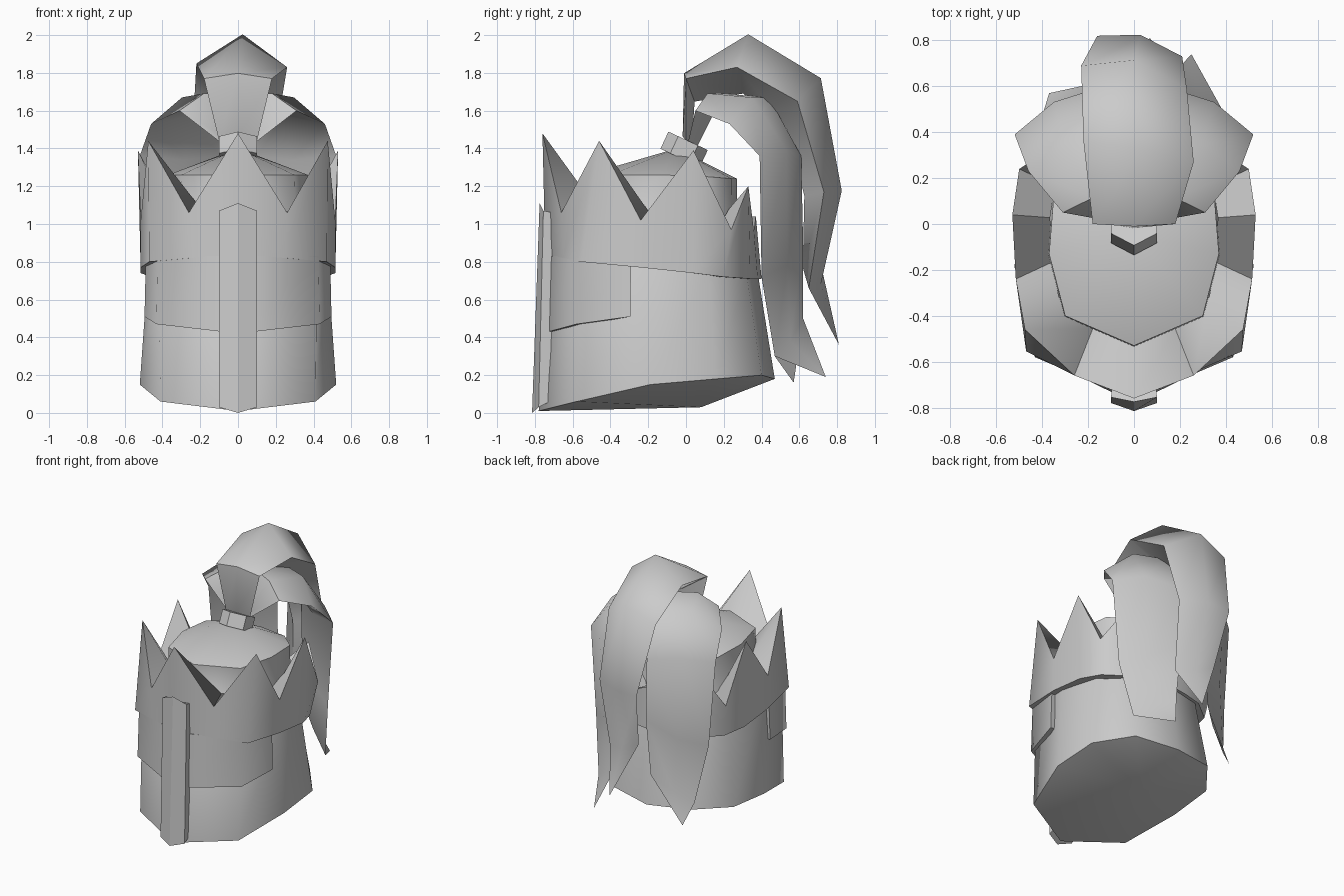
import bpy, bmesh, math
from mathutils import Vector as V

if "Cube" in bpy.data.objects:
    bpy.data.objects.remove(bpy.data.objects["Cube"])


def full(half):
    # Closed ring from a half outline running front centre -> back centre
    return half + [(-x, y, z) for x, y, z in reversed(half[1:-1])]


def loft(name, rings, start=None, end=None, angle=40, wrap=False):
    # Skin closed rings; caps are a fan to a point, or a flat face if None
    bm = bmesh.new()
    rows = [[bm.verts.new(p) for p in r] for r in rings]
    n = len(rows[0])
    pairs = list(zip(rows, rows[1:]))
    if wrap:
        pairs.append((rows[-1], rows[0]))
    for a, b in pairs:
        for i in range(n):
            j = (i + 1) % n
            bm.faces.new((a[i], a[j], b[j], b[i]))
    if not wrap:
        for row, tip in ((rows[0], start), (rows[-1], end)):
            if tip is None:
                bm.faces.new(row)
            else:
                c = bm.verts.new(tip)
                for i in range(n):
                    bm.faces.new((row[i], row[(i + 1) % n], c))
    bmesh.ops.recalc_face_normals(bm, faces=bm.faces)
    me = bpy.data.meshes.new(name)
    bm.to_mesh(me)
    bm.free()
    ob = bpy.data.objects.new(name, me)
    bpy.context.collection.objects.link(ob)
    bpy.ops.object.select_all(action='DESELECT')
    ob.select_set(True)
    bpy.context.view_layer.objects.active = ob
    bpy.ops.object.shade_smooth_by_angle(angle=math.radians(angle))
    return ob


# Helmet shell: flared rim, brow ring, upright shoulder, shallow dome
rim = [(0, -.78, .01), (.41, -.58, .06), (.52, -.19, .15),
       (.51, .16, .18), (.32, .4, .2), (0, .47, .18)]
brow = [(0, -.72, .82), (.42, -.54, .8), (.475, -.2, .78),
        (.44, .12, .76), (.27, .32, .74), (0, .38, .74)]
shoulder = [(0, -.53, 1.26), (.3, -.4, 1.26), (.37, -.13, 1.26),
            (.35, .12, 1.25), (.22, .24, 1.24), (0, .27, 1.24)]
neck = [(x * 1.01, y * 1.01, 1.02) for x, y, z in shoulder]
loft("helmet_shell", [full(r) for r in (rim, brow, neck, shoulder)],
     start=(0, .08, .03), end=(0, -.05, 1.4), angle=58)

# Visor band wrapped around the front of the shell
outer = [(-.495, -.295), (-.432, -.58), (0, -.765), (.432, -.58), (.495, -.295)]
low = [.51, .47, .42, .47, .51]
rings = []
for (x, y), z in zip(outer, low):
    ix, iy = x * .85, y * .9 if abs(x) < .47 else y
    rings.append([(x, y, z), (x * .985, y * .985, .83), (ix, iy, .83), (ix, iy, z)])
loft("visor_band", rings, angle=60)

# Crown: zigzag ring, thick at the valleys and sharp at the tips
base = [(0, -.745, .84), (.25, -.65, .82), (.47, -.555, .8), (.515, -.24, .77), (.515, .04, .74),
        (.46, .2, .72), (.29, .34, .71), (.14, .38, .71), (0, .4, .71)]
peak = [(0, -.76, 1.48), (.26, -.66, 1.06), (.475, -.46, 1.44), (.515, -.24, 1.02), (.53, .04, 1.39),
        (.5, .24, .97), (.36, .33, 1.2), (.18, .36, .96), (0, .37, 1.04)]
inner = [(x * .69, y * .69, min(z, 1.08)) for x, y, z in peak]
under = [(x * .8, y * .85, z) for x, y, z in base]
loft("crown", [full(r) for r in (base, peak, inner, under)], angle=58, wrap=True)

# Nose guard: ridged bar
bottom = [(0, -.815, .0), (.1, -.78, .03), (.095, -.72, .06), (-.095, -.72, .06), (-.1, -.78, .03)]
top = [(0, -.775, 1.11), (.1, -.755, 1.07), (.095, -.7, 1.06), (-.095, -.7, 1.06), (-.1, -.755, 1.07)]
loft("nose_guard", [bottom, top], angle=15)

# Plume socket: small tilted six-sided tube
bpy.ops.mesh.primitive_cylinder_add(vertices=6, radius=.115, depth=.1,
                                    location=(0, -.01, 1.395),
                                    rotation=(math.radians(-25), 0, 0))
bpy.context.object.name = "plume_socket"


def feather(name, edges, bulge, tip, focus):
    # Each section: two edge points, a raised outer ridge and a deep inner keel
    rings = []
    for (a, b), (up, down) in zip(edges, bulge):
        a, b = V(a), V(b)
        mid = (a + b) / 2
        out = (mid - V(focus)).normalized()
        rings.append([a, mid + out * up, b, mid - out * down])
    loft(name, rings, end=tip, angle=55)


# Tall middle feather, twisted slightly to one side
feather("middle_feather",
        [((-.1, .0, 1.44), (.1, .0, 1.44)),
         ((-.18, .0, 1.77), (.18, .0, 1.77)),
         ((-.22, .36, 1.85), (.26, .27, 1.83)),
         ((-.23, .69, 1.68), (.23, .59, 1.65)),
         ((-.16, .82, 1.17), (.21, .73, 1.17)),
         ((-.11, .72, .76), (.18, .65, .66))],
        [(.03, .05), (.03, .13), (.165, .15), (.13, .19), (.05, .15), (.04, .09)],
        (.07, .81, .36), (0, .25, 1.1))

# Drooping broad side feathers, mirrored except for the tips
side = [((.0, .07, 1.43), (.09, .01, 1.43)),
        ((.02, .2, 1.69), (.31, .05, 1.6)),
        ((.06, .44, 1.67), (.46, .23, 1.53)),
        ((.1, .61, 1.36), (.52, .39, 1.36)),
        ((.1, .62, .9), (.47, .4, .72)),
        ((.14, .62, .5), (.4, .47, .3))]
swell = [(.02, .03), (.05, .02), (.08, .03), (.06, .04), (.05, .05), (.02, .04)]
for name, s, tip in (("right_feather", 1, (.25, .74, .19)),
                     ("left_feather", -1, (-.37, .57, .16))):
    feather(name, [[(s * x, y, z) for x, y, z in e] for e in side],
            swell, tip, (0, .25, 1.1))
